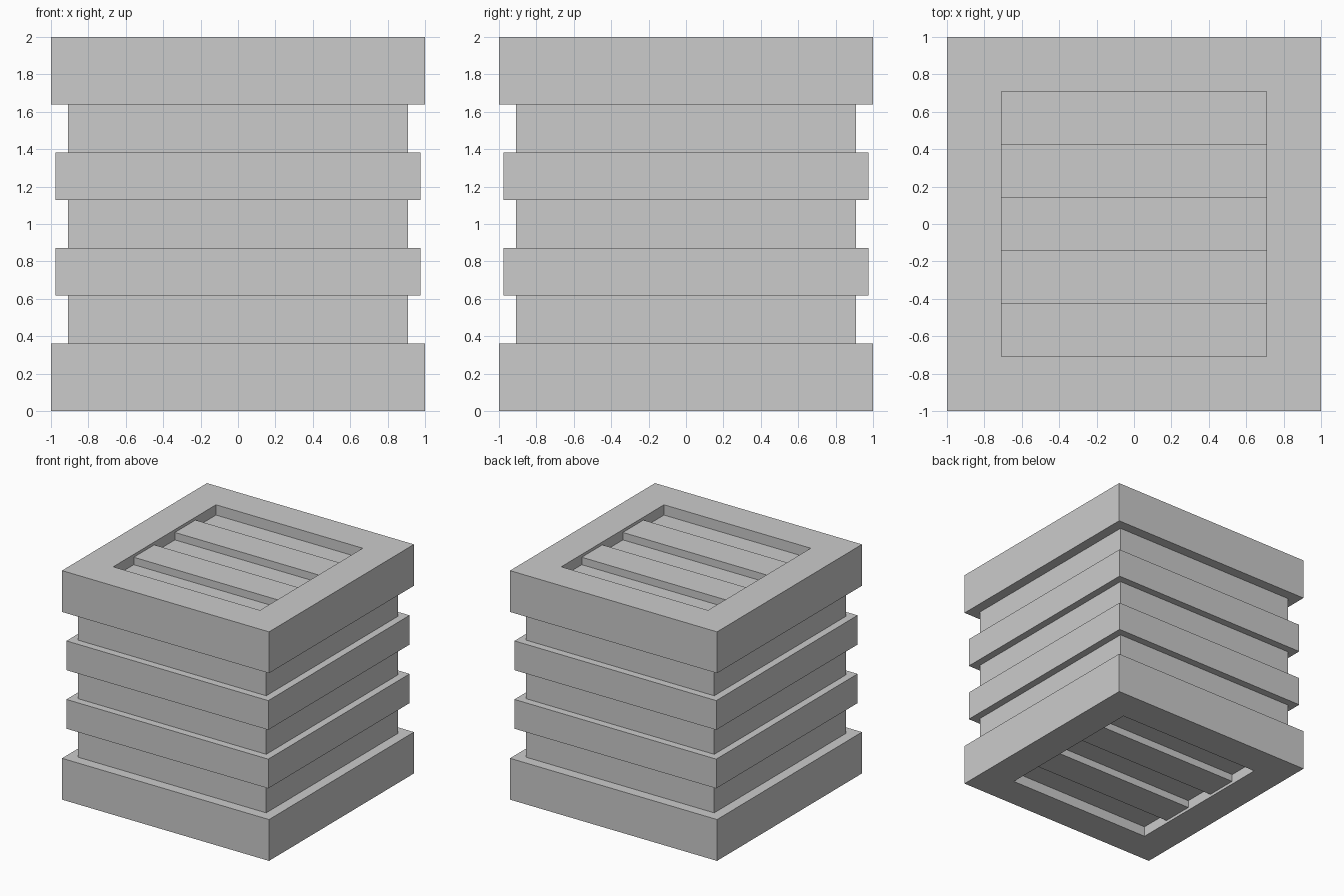
import bpy, bmesh

if "Cube" in bpy.data.objects:
    bpy.data.objects.remove(bpy.data.objects["Cube"])

CORE = 0.91      # half size of the inner body
RAISED = 0.975   # half size out to the raised slats and bands
OPEN = 0.709     # half size of the frame openings
LIP = 0.361      # height of the end frames


def finish(name, bm):
    bmesh.ops.recalc_face_normals(bm, faces=bm.faces)
    mesh = bpy.data.meshes.new(name)
    bm.to_mesh(mesh)
    bm.free()
    obj = bpy.data.objects.new(name, mesh)
    bpy.context.collection.objects.link(obj)
    return obj


def box(name, lo, hi):
    bm = bmesh.new()
    bmesh.ops.create_cube(bm, size=1)
    for v in bm.verts:
        v.co = [(a + b) / 2 + c * (b - a) for a, b, c in zip(lo, hi, v.co)]
    return finish(name, bm)


def square_ring(name, profile):
    """Sweep a closed (half width, z) profile around a square."""
    bm = bmesh.new()
    corners = [(1, 1), (-1, 1), (-1, -1), (1, -1)]
    loops = [[bm.verts.new((sx * r, sy * r, z)) for r, z in profile]
             for sx, sy in corners]
    n = len(profile)
    for i in range(4):
        a, b = loops[i], loops[(i + 1) % 4]
        for j in range(n):
            k = (j + 1) % n
            bm.faces.new((a[j], b[j], b[k], a[k]))
    return finish(name, bm)


# Inner body
box("crate_body", (-CORE, -CORE, 1 - CORE), (CORE, CORE, 1 + CORE))

# Raised bands around the four sides
step = (2 - 2 * LIP) / 5
for i in (1, 3):
    z0 = LIP + i * step
    z1 = z0 + step
    square_ring("side_band", [(CORE, z0), (RAISED, z0), (RAISED, z1), (CORE, z1)])

# Top and bottom frames and the raised slats in their openings
slat = 2 * OPEN / 5
for side, s in (("top", 1), ("bottom", -1)):
    def level(h):
        return 1 + s * h

    square_ring(side + "_frame", [
        (OPEN, level(CORE)), (OPEN, level(1)), (1, level(1)),
        (1, level(1 - LIP)), (CORE, level(1 - LIP)), (CORE, level(CORE))])
    z0, z1 = sorted((level(CORE), level(RAISED)))
    for i in (1, 3):
        y0 = -OPEN + i * slat
        box(side + "_slat", (-OPEN, y0, z0), (OPEN, y0 + slat, z1))
